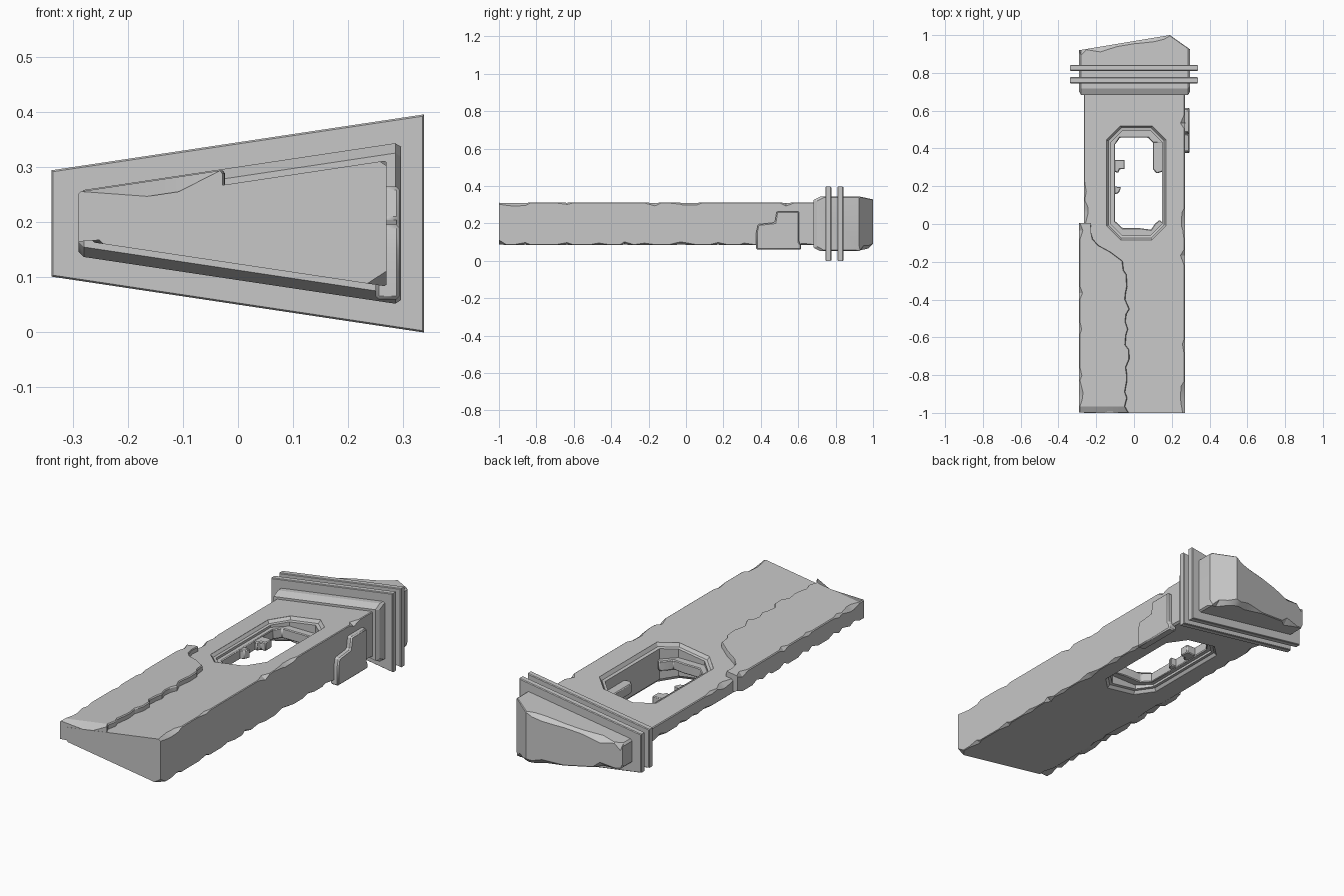
import bpy, bmesh, math, random

if "Cube" in bpy.data.objects:
    bpy.data.objects.remove(bpy.data.objects["Cube"])

random.seed(7)
ZC, SLOPE = 0.198, 0.15          # mid height, and taper of thickness across x

stone = bpy.data.materials.new("pale_grey_stone")
stone.diffuse_color = (0.57, 0.57, 0.57, 1)
stone.use_nodes = True
stone.node_tree.nodes["Principled BSDF"].inputs["Base Color"].default_value = stone.diffuse_color


def half(x, base):
    """Half thickness of the wedge section at x."""
    return base + SLOPE * x


def finish(name, bm, bevel=0.0):
    bmesh.ops.recalc_face_normals(bm, faces=bm.faces)
    me = bpy.data.meshes.new(name)
    bm.to_mesh(me)
    bm.free()
    me.materials.append(stone)
    ob = bpy.data.objects.new(name, me)
    bpy.context.collection.objects.link(ob)
    if bevel:
        m = ob.modifiers.new("worn_edges", 'BEVEL')
        m.width, m.segments = bevel, 1
    return ob


def loft(name, rings, bevel=0.0):
    """Closed solid through rings that share a point count."""
    bm = bmesh.new()
    vs = [[bm.verts.new(p) for p in r] for r in rings]
    n = len(vs[0])
    for a, b in zip(vs, vs[1:]):
        for i in range(n):
            j = (i + 1) % n
            bm.faces.new((a[i], a[j], b[j], b[i]))
    bm.faces.new(vs[0])
    bm.faces.new(vs[-1])
    return finish(name, bm, bevel)


def chip(big=0.025, chance=0.3):
    return random.uniform(0.012, big) if random.random() < chance else 0.004


def stations(a, b, step):
    """Irregular positions from a to b."""
    n = round((b - a) / step)
    mid = [a + (b - a) * (i + random.uniform(-0.35, 0.35)) / n for i in range(1, n)]
    return [a] + mid + [b]


def lerp(table, t):
    for (a, va), (b, vb) in zip(table, table[1:]):
        if t <= b:
            return va + (vb - va) * (t - a) / (b - a)
    return table[-1][1]


# Slab: wedge section with chipped long edges
def slab_ring(y):
    x0, x1, base = -0.265, 0.27, 0.074
    c = [chip() for _ in range(4)]
    if y < -0.99:
        c = [0.02, 0.035, 0.012, 0.01]
    pts = []
    for x, s, k, first in ((x0, -1, c[0], 0), (x1, -1, c[1], 1),
                           (x1, 1, c[2], 0), (x0, 1, c[3], 1)):
        xi = x + k * (1 if x < 0 else -1)
        flat = (xi, y, ZC + s * half(xi, base))
        side = (x, y, ZC + s * (half(x, base) - k * 0.8))
        pts += [flat, side] if first else [side, flat]
    return pts


slab = loft("slab", [slab_ring(y) for y in stations(-1, 0.73, 0.045)])


# Window opening: octagon, stepped in from both faces
def octagon(x0, x1, y0, y1, c, s, base):
    pts = [(x0 + c, y0), (x1 - c, y0), (x1, y0 + c), (x1, y1 - c),
           (x1 - c, y1), (x0 + c, y1), (x0, y1 - c), (x0, y0 + c)]
    return [(x, y, ZC + s * half(x, base)) for x, y in pts]


outer = (-0.146, 0.170, -0.085, 0.520, 0.075)
ledge = (-0.136, 0.160, -0.075, 0.510, 0.070)
inner = (-0.122, 0.147, -0.062, 0.495, 0.062)
cutter = loft("window_cutter", [
    octagon(*outer, -1, 0.12), octagon(*outer, -1, 0.073), octagon(*ledge, -1, 0.058),
    octagon(*inner, -1, 0.055), octagon(*inner, 1, 0.055),
    octagon(*ledge, 1, 0.058), octagon(*outer, 1, 0.073), octagon(*outer, 1, 0.12)])
cutter.hide_render = True
m = slab.modifiers.new("window", 'BOOLEAN')
m.operation, m.solver, m.object = 'DIFFERENCE', 'EXACT', cutter
bpy.context.view_layer.objects.active = slab
bpy.ops.object.modifier_apply(modifier=m.name)
bpy.data.objects.remove(cutter)

# Raised layer on the left front, with a broken inner edge
BREAK = [(-1, -0.035), (-0.26, -0.035), (-0.20, -0.06), (-0.13, -0.15),
         (-0.10, -0.20), (0.005, -0.235)]


def layer_ring(y):
    xl, base, c = -0.29, 0.101, chip(0.02)
    xi = lerp(BREAK, y) + random.uniform(-0.014, 0.012)
    xm = (xl + xi) / 2 + 0.03
    dip = 0.035 if y < -0.99 else 0.0
    top = lambda x: ZC + half(x, base)
    low = ZC - 0.033 + random.choice((0, 0, 0.015))
    return [(xl, y, low), (xl, y, top(xl) - c), (xl + c, y, top(xl + c)),
            (xm, y, top(xm) - dip), (xi - 0.004, y, top(xi - 0.004)),
            (xi, y, top(xi) - 0.006), (xi, y, ZC), (-0.25, y, ZC - 0.03)]


loft("raised_layer", [layer_ring(y) for y in stations(-0.999, 0.005, 0.04)])


# Capital block: slanted back end, sloped front lip, worn back edges
BACK = [(-0.29, 0.92), (0.19, 1.0), (0.296, 0.925)]


def capital_ring(x):
    end = x < -0.285 or x > 0.29
    h = half(x, 0.103) - (0.008 if end else 0)
    lip, y0, y1 = h - 0.018, (0.70 if end else 0.683), lerp(BACK, x)
    a, b = chip(0.03, 0.4), chip(0.03, 0.4)
    return [(x, y0, ZC - lip), (x, y0 + 0.035, ZC - h), (x, y1 - a, ZC - h),
            (x, y1, ZC - h + a), (x, y1, ZC + h - b), (x, y1 - b, ZC + h),
            (x, y0 + 0.035, ZC + h), (x, y0, ZC + lip)]


xs = [-0.29, -0.28] + stations(-0.25, 0.16, 0.06) + [0.19, 0.225, 0.26, 0.286, 0.296]
loft("capital_block", [capital_ring(x) for x in xs])


# Twin trim bands around the capital
def band_ring(y, inset=0.0):
    x0, x1, base = -0.339 + inset, 0.338 - inset, 0.1475 - inset
    return [(x, y, ZC + s * half(x, base))
            for x, s in ((x0, -1), (x1, -1), (x1, 1), (x0, 1))]


for name, y in (("front_band", 0.745), ("rear_band", 0.810)):
    loft(name, [band_ring(y, 0.003), band_ring(y + 0.004),
                band_ring(y + 0.028), band_ring(y + 0.032, 0.003)])

# L-shaped patch on the right side
patch = [(0.375, 0.06), (0.615, 0.06), (0.615, 0.085), (0.605, 0.10), (0.605, 0.265),
         (0.485, 0.265), (0.475, 0.205), (0.385, 0.195), (0.375, 0.15)]
loft("side_patch", [[(x, y, z) for y, z in patch] for x in (0.25, 0.294)], 0.006)


# Broken inner window frame at mid depth
def bar(name, pts, t=0.025):
    loft(name, [[(x, y, ZC + s * t) for x, y in pts] for s in (-1, 1)], 0.004)


def rect(x0, x1, y0, y1):
    return [(x0, y0), (x1, y0), (x1, y1), (x0, y1)]


bar("frame_left", rect(-0.135, -0.10, -0.01, 0.45))
bar("frame_top", [(-0.135, 0.42), (-0.10, 0.42), (-0.075, 0.457), (0.075, 0.457),
                  (0.10, 0.43), (0.16, 0.43), (0.09, 0.51), (-0.07, 0.51)])
bar("frame_right", [(0.10, 0.29), (0.12, 0.268), (0.16, 0.28), (0.16, 0.435), (0.10, 0.435)])
bar("frame_bottom", [(-0.07, -0.075), (0.09, -0.075), (0.16, 0.0), (0.135, 0.022),
                     (0.11, 0.0), (0.09, -0.03), (0.03, -0.022), (-0.06, -0.022),
                     (-0.10, 0.015), (-0.135, 0.0)])
bar("upper_stub", [(-0.12, 0.285), (-0.085, 0.27), (-0.075, 0.29), (-0.05, 0.29),
                   (-0.05, 0.34), (-0.12, 0.34)], 0.022)
bar("lower_stub", [(-0.12, 0.15), (-0.08, 0.165), (-0.068, 0.195), (-0.12, 0.2)], 0.022)

# Soft shading with crisp breaks
for ob in bpy.context.scene.objects:
    ob.select_set(ob.type == 'MESH')
bpy.ops.object.shade_smooth_by_angle(angle=math.radians(25))
